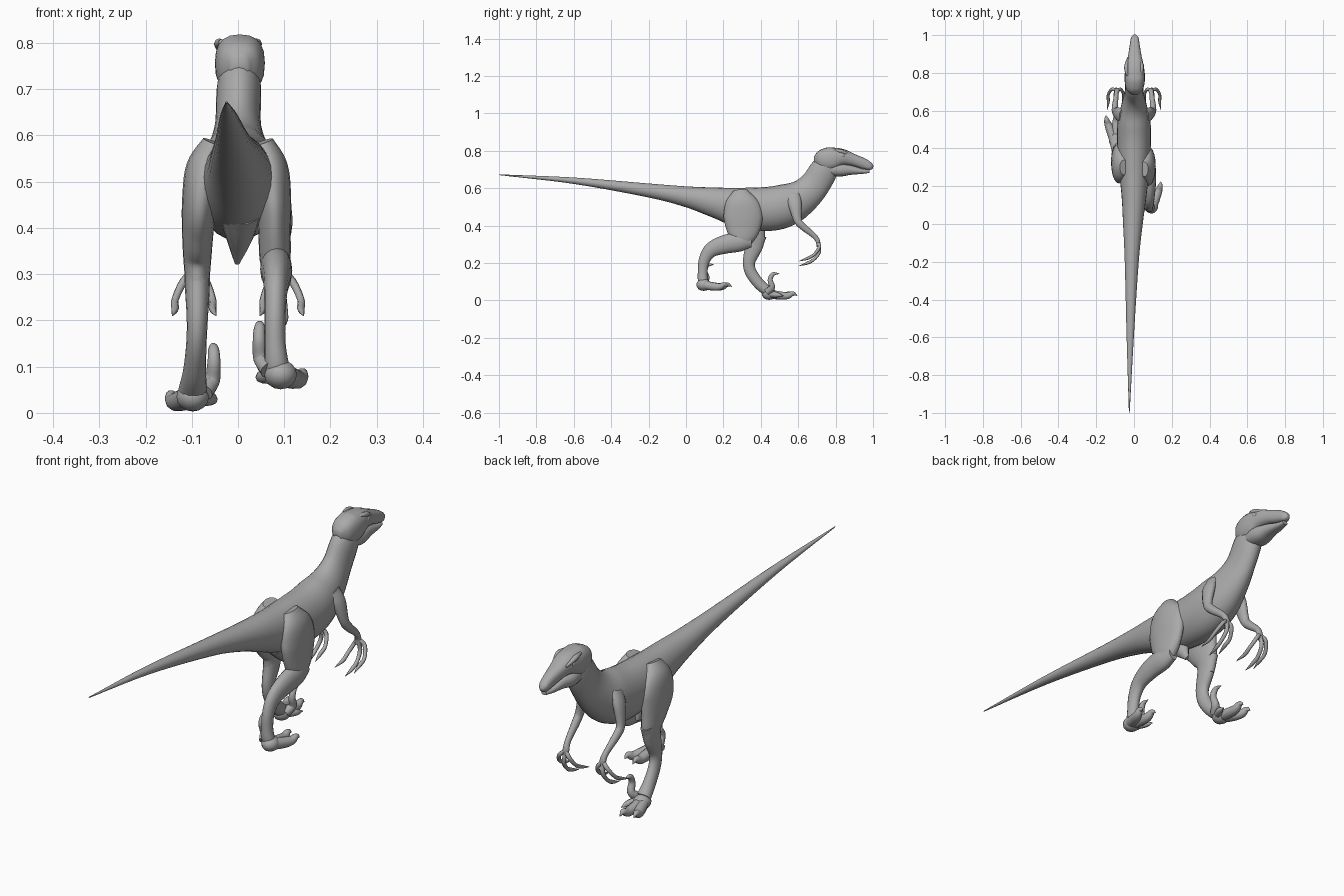
import bpy
import bmesh
import math
from mathutils import Vector

cube = bpy.data.objects.get("Cube")
if cube:
    bpy.data.objects.remove(cube, do_unlink=True)

skin = bpy.data.materials.new("plain grey skin")
skin.use_nodes = True
GREY = (0.4, 0.4, 0.4, 1)
skin.diffuse_color = GREY
skin.node_tree.nodes["Principled BSDF"].inputs["Base Color"].default_value = GREY


def finish(name, bm):
    bmesh.ops.recalc_face_normals(bm, faces=bm.faces)
    mesh = bpy.data.meshes.new(name)
    bm.to_mesh(mesh)
    bm.free()
    mesh.materials.append(skin)
    obj = bpy.data.objects.new(name, mesh)
    bpy.context.collection.objects.link(obj)
    bpy.ops.object.select_all(action='DESELECT')
    obj.select_set(True)
    bpy.context.view_layer.objects.active = obj
    bpy.ops.object.shade_smooth_by_angle(angle=math.radians(50))
    return obj


def spline(points, steps):
    """Smooth curve through the stations, all components together."""
    pts = [Vector(p) for p in points]
    pts = [pts[0] * 2 - pts[1]] + pts + [pts[-1] * 2 - pts[-2]]
    out = []
    for a, b, c, d in zip(pts, pts[1:], pts[2:], pts[3:]):
        for i in range(steps):
            t = i / steps
            out.append(b + (c - a) * t / 2 + (a * 2 - b * 5 + c * 4 - d) * t * t / 2
                       + (b * 3 - a - c * 3 + d) * t ** 3 / 2)
    return out + [pts[-2]]


def loft(name, stations, sides=16, steps=5, box=1.0):
    """Skin an oval tube; each station is x, y, z, half width, half depth."""
    bm = bmesh.new()
    path = spline(stations, steps)
    rings = []
    for i, p in enumerate(path):
        tangent = (path[min(i + 1, len(path) - 1)] - path[max(i - 1, 0)])
        tangent = Vector(tangent[:3]).normalized()
        side = Vector((1, 0, 0))
        side = (side - tangent * side.dot(tangent)).normalized()
        up = side.cross(tangent)
        ring = []
        for k in range(sides):
            a = math.tau * k / sides
            c, s = math.cos(a), math.sin(a)
            c = math.copysign(abs(c) ** box, c)
            s = math.copysign(abs(s) ** box, s)
            ring.append(bm.verts.new(Vector(p[:3]) + side * c * max(p[3], .001)
                                     + up * s * max(p[4], .001)))
        rings.append(ring)
    for r, q in zip(rings, rings[1:]):
        for k in range(sides):
            j = (k + 1) % sides
            bm.faces.new((r[k], r[j], q[j], q[k]))
    bm.faces.new(rings[0])
    bm.faces.new(rings[-1])
    return finish(name, bm)


def limb(name, points, radii, **kw):
    """Round tube from points and matching radii."""
    return loft(name, [(*p, r, r) for p, r in zip(points, radii)], **kw)


# Tail, trunk and neck in one sweep
loft("body", [
    (-.025, -1, .672, .002, .002), (-.02, -.6, .64, .019, .017),
    (-.012, -.2, .588, .037, .037), (-.006, 0, .555, .052, .055),
    (0, .15, .525, .066, .08), (0, .3, .495, .082, .108),
    (0, .45, .49, .09, .118), (0, .55, .515, .086, .112),
    (0, .63, .56, .066, .092), (0, .69, .62, .05, .08),
    (.002, .74, .7, .048, .074), (.004, .775, .75, .04, .05),
], sides=24)

# Pointed pelvis bone below the belly
loft("pelvis_point", [(.005, .27, .44, .05, .06), (.003, .31, .38, .03, .04),
                      (-.002, .34, .325, .006, .01)], sides=10)

# Head: skull with upper jaw, and a slimmer lower jaw
loft("skull", [
    (.003, .685, .75, .018, .02), (.003, .715, .752, .045, .05),
    (.004, .77, .755, .054, .064), (.004, .83, .765, .049, .047),
    (.004, .89, .752, .036, .033), (.004, .95, .731, .026, .028),
    (.004, .985, .716, .02, .02), (.004, 1, .71, .008, .008),
], sides=20, box=.8)
loft("lower_jaw", [
    (.003, .75, .705, .038, .035), (.003, .82, .698, .046, .036),
    (.004, .88, .697, .034, .026), (.004, .94, .69, .023, .014),
    (.004, .982, .69, .013, .008),
], box=.85)


def ball(name, centre, size):
    bm = bmesh.new()
    bmesh.ops.create_uvsphere(bm, u_segments=14, v_segments=8, radius=1)
    bmesh.ops.scale(bm, vec=size, verts=bm.verts)
    bmesh.ops.translate(bm, vec=centre, verts=bm.verts)
    return finish(name, bm)


# Eyes, brows and arms on both sides
for label, s in (("left", 1), ("right", -1)):
    ball(label + "_eye", (.004 + s * .042, .835, .774), (.008, .014, .011))
    limb(label + "_brow", [(s * .036, .785, .802), (s * .041, .83, .797),
                           (s * .033, .88, .776)], (.006, .011, .004), sides=8)
    loft(label + "_arm", [
        (s * .06, .57, .56, .02, .04), (s * .084, .583, .51, .021, .036),
        (s * .1, .597, .43, .017, .022), (s * .1, .625, .395, .016, .019),
        (s * .094, .685, .345, .012, .014), (s * .09, .705, .315, .014, .012),
        (s * .09, .707, .285, .014, .009),
    ], sides=12)
    for finger, (mid, low, tip, drop) in {
            "outer": (.117, .136, .142, 0), "middle": (.095, .1, .098, .025),
            "inner": (.07, .055, .047, 0)}.items():
        limb(f"{label}_{finger}_finger", [
            (s * .09, .705, .31), (s * mid, .713, .285 - drop),
            (s * low, .685, .245 - drop), (s * low, .65, .225 - drop),
            (s * tip, .605, .21 - drop)],
            (.009, .009, .008, .008, .001), sides=8, steps=4)


def foot(label, x, y, z, s):
    """Two long clawed toes and a raised sickle claw on the inner side."""
    ball(label + "_foot_pad", (x, y, z + .01), (.036, .04, .032))
    for toe, spread, reach in (("outer", .05, .13), ("middle", -.004, .15)):
        limb(f"{label}_{toe}_toe", [
            (x + s * spread * .1, y - .01, z + .012),
            (x + s * spread * .5, y + reach * .35, z + .002),
            (x + s * spread * .8, y + reach * .65, z),
            (x + s * spread * .95, y + reach * .85, z + .012),
            (x + s * spread, y + reach, z)],
            (.024, .023, .019, .012, .001), sides=10)
    limb(label + "_sickle_claw", [
        (x - s * .025, y - .01, z + .02), (x - s * .042, y + .015, z + .045),
        (x - s * .046, y + .005, z + .085), (x - s * .045, y + .02, z + .115),
        (x - s * .043, y + .055, z + .118)],
        (.02, .017, .014, .011, .001), sides=10)
    limb(label + "_inner_toe", [
        (x - s * .015, y, z + .01), (x - s * .04, y + .04, z + .005),
        (x - s * .048, y + .075, z)], (.02, .014, .002), sides=8)


# Left leg, trailing and lifted
loft("left_thigh", [
    (.052, .29, .585, .025, .04), (.07, .295, .53, .038, .085),
    (.077, .305, .46, .038, .104), (.079, .305, .39, .035, .094),
    (.08, .30, .33, .033, .068), (.08, .295, .28, .02, .03),
], sides=20)
loft("left_shin", [
    (.08, .35, .315, .022, .03), (.082, .29, .312, .034, .05),
    (.084, .21, .3, .032, .05), (.082, .135, .27, .026, .04),
    (.08, .098, .215, .023, .03), (.08, .089, .15, .023, .026),
    (.084, .092, .1, .027, .027), (.088, .105, .07, .03, .02),
])
foot("left", .092, .095, .073, 1)

# Right leg, reaching forward to the ground
loft("right_thigh", [
    (-.052, .3, .585, .025, .04), (-.072, .305, .53, .04, .085),
    (-.083, .32, .46, .038, .104), (-.087, .345, .39, .034, .082),
    (-.088, .365, .33, .03, .058), (-.088, .36, .27, .025, .045),
], sides=20)
loft("right_shin", [
    (-.088, .375, .35, .028, .056), (-.088, .358, .275, .027, .045),
    (-.088, .337, .205, .023, .033), (-.09, .347, .15, .022, .031),
    (-.094, .39, .09, .025, .03), (-.098, .435, .05, .031, .028),
])
foot("right", -.098, .445, .025, -1)
